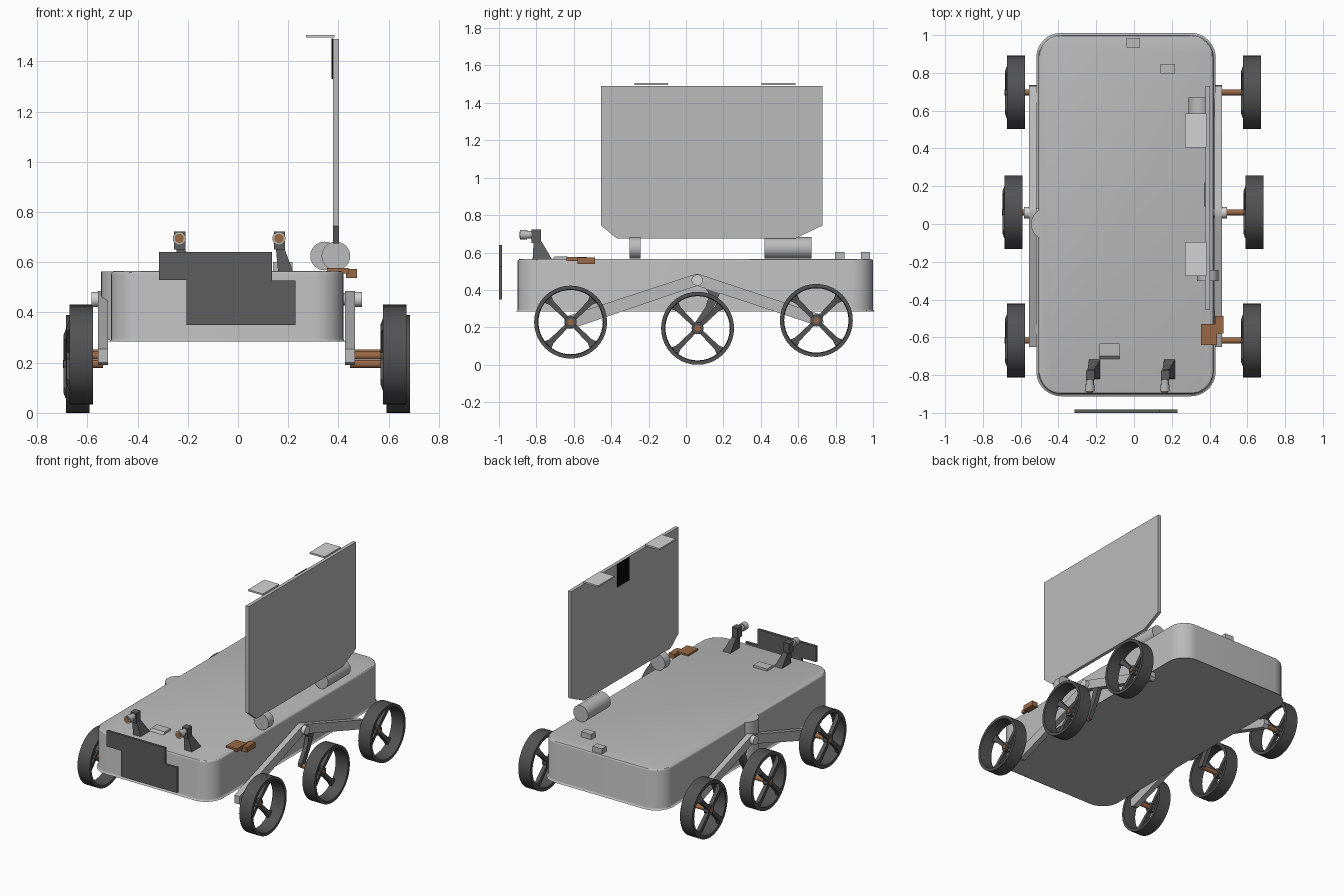
import bpy, bmesh, math
from mathutils import Vector, Matrix

if "Cube" in bpy.data.objects:
    bpy.data.objects.remove(bpy.data.objects["Cube"])


def material(name, r, g=None, b=None):
    m = bpy.data.materials.new(name)
    m.diffuse_color = (r, r if g is None else g, r if b is None else b, 1)
    m.use_nodes = True
    m.node_tree.nodes["Principled BSDF"].inputs["Base Color"].default_value = m.diffuse_color
    return m


LIGHT = material("light_grey", 0.50)
PALE = material("pale_grey", 0.65)
DARK = material("dark_grey", 0.11)
TYRE = material("wheel_grey", 0.085)
BROWN = material("copper_brown", 0.32, 0.14, 0.06)
BLACK = material("black", 0.003)


def finish(bm, name, mat):
    bmesh.ops.recalc_face_normals(bm, faces=bm.faces)
    me = bpy.data.meshes.new(name)
    bm.to_mesh(me)
    bm.free()
    me.materials.append(mat)
    ob = bpy.data.objects.new(name, me)
    bpy.context.collection.objects.link(ob)
    bpy.ops.object.select_all(action='DESELECT')
    ob.select_set(True)
    bpy.context.view_layer.objects.active = ob
    bpy.ops.object.shade_smooth_by_angle(angle=math.radians(30))
    return ob


def add_hexa(bm, bottom, z0, top, z1):
    """Eight-cornered block; each rectangle is (x0, x1, y0, y1)."""
    rings = []
    for (x0, x1, y0, y1), z in ((bottom, z0), (top, z1)):
        rings.append([bm.verts.new(p) for p in
                      ((x0, y0, z), (x1, y0, z), (x1, y1, z), (x0, y1, z))])
    a, b = rings
    bm.faces.new(a)
    bm.faces.new(b)
    for i in range(4):
        j = (i + 1) % 4
        bm.faces.new((a[i], a[j], b[j], b[i]))


def block(name, rect, z0, z1, mat, top=None):
    bm = bmesh.new()
    add_hexa(bm, rect, z0, top or rect, z1)
    return finish(bm, name, mat)


def prism(name, pts, axis, a, b, mat):
    """Outline extruded along x (points are y,z) or along y (points are x,z)."""
    bm = bmesh.new()
    place = (lambda p, t: (t, p[0], p[1])) if axis == 'x' else (lambda p, t: (p[0], t, p[1]))
    face = bm.faces.new([bm.verts.new(place(p, a)) for p in pts])
    ext = bmesh.ops.extrude_face_region(bm, geom=[face])
    move = Vector((b - a, 0, 0)) if axis == 'x' else Vector((0, b - a, 0))
    bmesh.ops.translate(bm, vec=move, verts=[v for v in ext['geom'] if isinstance(v, bmesh.types.BMVert)])
    return finish(bm, name, mat)


def add_cyl(bm, p, q, r, n=32):
    p, q = Vector(p), Vector(q)
    rot = (q - p).to_track_quat('Z', 'Y').to_matrix().to_4x4()
    bmesh.ops.create_cone(bm, cap_ends=True, segments=n, radius1=r, radius2=r,
                          depth=(q - p).length, matrix=Matrix.Translation((p + q) / 2) @ rot)


def cyl(name, p, q, r, mat, n=32):
    bm = bmesh.new()
    add_cyl(bm, p, q, r, n)
    return finish(bm, name, mat)


# Body: box with rounded upright corners and a small edge rounding
bm = bmesh.new()
rect = (-0.505, 0.42, -0.9, 1.0)
add_hexa(bm, rect, 0.285, rect, 0.565)
upright = [e for e in bm.edges if abs(e.verts[0].co.z - e.verts[1].co.z) > 0.1]
bmesh.ops.bevel(bm, geom=upright, offset=0.12, segments=10, profile=0.5, affect='EDGES')
rims = [e for e in bm.edges if abs(e.verts[0].co.z - e.verts[1].co.z) < 1e-4]
bmesh.ops.bevel(bm, geom=rims, offset=0.012, segments=3, profile=0.5, affect='EDGES')
finish(bm, "body", LIGHT)
cyl("body_side_bulge", (-0.46, 0.0, 0.29), (-0.46, 0.0, 0.563), 0.085, LIGHT)

# Upright panel with clipped lower corners, tabs and dark patch
prism("panel", [(-0.37, 0.675), (0.585, 0.675), (0.73, 0.745), (0.73, 1.49),
                (-0.455, 1.49), (-0.455, 0.745)], 'x', 0.378, 0.402, LIGHT)
for y in (-0.185, 0.495):
    block("panel_tab", (0.27, 0.385, y - 0.09, y + 0.09), 1.495, 1.506, PALE)
block("panel_patch", (0.372, 0.379, 0.09, 0.22), 1.33, 1.491, BLACK)

# Drums under the panel
cyl("large_drum", (0.345, 0.42, 0.625), (0.345, 0.67, 0.625), 0.057, LIGHT)
cyl("small_drum", (0.39, -0.302, 0.625), (0.39, -0.243, 0.625), 0.057, LIGHT)

# Brown brackets on the right edge
block("bracket_inner", (0.355, 0.44, -0.64, -0.53), 0.555, 0.577, BROWN)
block("bracket_outer", (0.43, 0.475, -0.58, -0.487), 0.538, 0.573, BROWN)

# Stepped plate at the front
prism("front_plate", [(-0.315, 0.64), (0.135, 0.64), (0.135, 0.527), (0.23, 0.527), (0.23, 0.35),
                      (-0.205, 0.35), (-0.205, 0.53), (-0.315, 0.53)], 'y', -1.0, -0.983, DARK)

# Small boxes on the deck
block("deck_box_front", (-0.183, -0.077, -0.72, -0.633), 0.56, 0.58, LIGHT,
      top=(-0.183, -0.077, -0.70, -0.633))
block("deck_box_rear_a", (-0.04, 0.032, 0.935, 0.985), 0.56, 0.602, LIGHT)
block("deck_box_rear_b", (0.14, 0.217, 0.797, 0.847), 0.56, 0.602, LIGHT)

# Two camera stands
for x in (-0.207, 0.19):
    h = x - 0.027
    block("camera_stand", (x - 0.03, x + 0.03, -0.82, -0.715), 0.56, 0.655, DARK,
          top=(h - 0.012, h + 0.022, -0.815, -0.77))
    block("camera_head", (h - 0.02, h + 0.024, -0.825, -0.775), 0.65, 0.722, DARK)
    cyl("camera_barrel", (h, -0.85, 0.695), (h, -0.82, 0.695), 0.021, LIGHT)
    cyl("camera_hood", (h, -0.888, 0.695), (h, -0.85, 0.695), 0.026, LIGHT)
    cyl("camera_lens", (h, -0.891, 0.695), (h, -0.88, 0.695), 0.018, BROWN)


# Wheels: rim tube with four spokes set at its left edge
def wheel(name, x, y, z):
    bm = bmesh.new()
    n, prof = 40, [(-0.047, 0.172), (-0.047, 0.195), (0.047, 0.195), (0.047, 0.175), (-0.02, 0.172)]
    rings = []
    for i in range(n):
        a = 2 * math.pi * i / n
        rings.append([bm.verts.new((px, r * math.cos(a), r * math.sin(a))) for px, r in prof])
    for i in range(n):
        p, q = rings[i], rings[(i + 1) % n]
        for k in range(len(prof)):
            m = (k + 1) % len(prof)
            bm.faces.new((p[k], p[m], q[m], q[k]))
    for k in range(4):
        old = set(bm.verts)
        add_hexa(bm, (-0.058, -0.032, -0.011, 0.011), 0.02, (-0.058, -0.03, -0.015, 0.015), 0.145)
        add_hexa(bm, (-0.058, -0.03, -0.015, 0.015), 0.145, (-0.046, -0.025, -0.028, 0.028), 0.176)
        rot = Matrix.Rotation(math.pi / 4 + k * math.pi / 2, 3, 'X')
        bmesh.ops.rotate(bm, cent=(0, 0, 0), matrix=rot, verts=[v for v in bm.verts if v not in old])
    add_cyl(bm, (-0.058, 0, 0), (-0.022, 0, 0), 0.032, 20)
    bmesh.ops.translate(bm, vec=(x, y, z), verts=bm.verts)
    finish(bm, name, TYRE)


# Suspension on both sides
beam = [(-0.65, 0.255), (0.035, 0.48), (0.06, 0.486), (0.085, 0.48), (0.73, 0.265), (0.735, 0.225),
        (0.715, 0.205), (0.06, 0.422), (-0.62, 0.19), (-0.65, 0.2)]
link = [(0.10, 0.415), (0.185, 0.39), (0.145, 0.30), (0.08, 0.19), (0.045, 0.19),
        (0.045, 0.22), (0.105, 0.31), (0.125, 0.375)]
for side, s in (("right", 1), ("left", -1)):
    bx = 0.447 if s > 0 else -0.537
    prism(side + "_rocker_beam", beam, 'x', bx - 0.02, bx + 0.02, LIGHT)
    prism(side + "_middle_link", link, 'x', bx - 0.014, bx + 0.014, DARK)
    cyl(side + "_pivot", (bx, 0.06, 0.452), (bx + s * 0.046, 0.06, 0.452), 0.03, PALE)
    cyl(side + "_pivot_shaft", (bx - s * 0.06, 0.06, 0.452), (bx, 0.06, 0.452), 0.025, LIGHT)
    for part, y, z, out in (("front", -0.617, 0.228, 0), ("middle", 0.062, 0.195, 0.013),
                            ("rear", 0.697, 0.237, 0)):
        wx = s * (0.625 + out)
        wheel(side + "_" + part + "_wheel", wx, y, z)
        end = wx - 0.015 if s > 0 else wx - 0.06
        cyl(side + "_" + part + "_axle", (bx, y, z), (end, y, z), 0.016, BROWN, 20)
